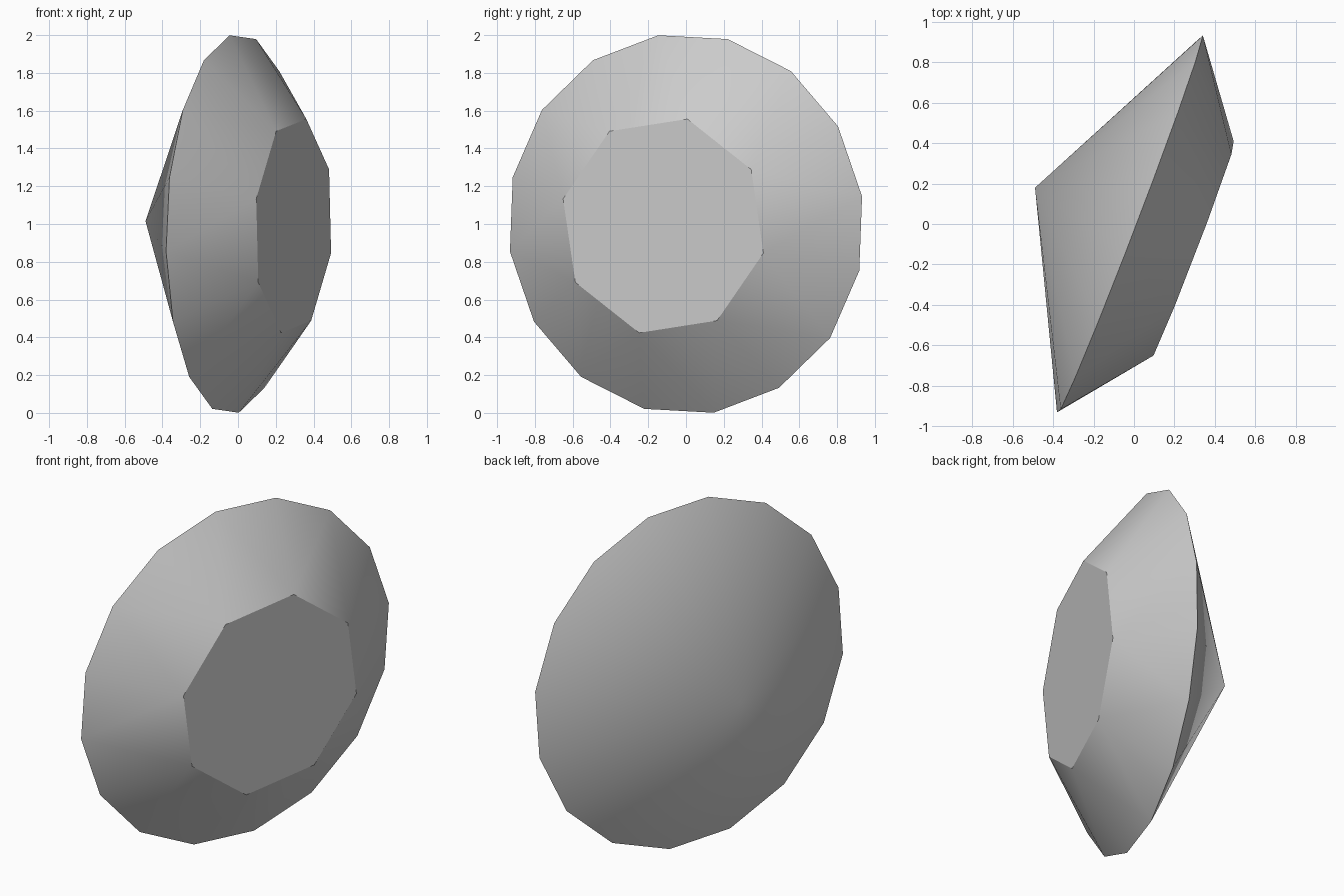
import bpy, bmesh
from math import cos, sin, radians, pi
from mathutils import Vector

cube = bpy.data.objects.get("Cube")
if cube:
    bpy.data.objects.remove(cube, do_unlink=True)

# Tilted frame of the gem: axis points out through the flat table
axis = Vector((0.934, -0.357, -0.03)).normalized()
side = Vector((0.357, 0.934, 0)).normalized()
up = axis.cross(side)
# keep the side direction in the girdle plane
side = up.cross(axis).normalized()
center = Vector((-0.02, 0, 1.0))
START = radians(-14.2)
SIDES = 16


def point(radius, k, height):
    a = START + 2 * pi * k / SIDES
    return center + radius * (cos(a) * side + sin(a) * up) + height * axis


bm = bmesh.new()
girdle = [bm.verts.new(point(1.01, k, 0)) for k in range(SIDES)]
table = [bm.verts.new(point(0.584, k, 0.337)) for k in range(0, SIDES, 2)]
tip = bm.verts.new(point(0, 0, -0.503))

# Flat table
bm.faces.new(table)

# Crown facets
for i, t in enumerate(table):
    k = 2 * i
    before, here, after = girdle[k - 1], girdle[k], girdle[k + 1]
    bm.faces.new((t, before, here))
    bm.faces.new((t, here, after))
    bm.faces.new((t, after, table[(i + 1) % len(table)]))

# Pointed pavilion
for k in range(SIDES):
    bm.faces.new((tip, girdle[(k + 1) % SIDES], girdle[k]))

bmesh.ops.recalc_face_normals(bm, faces=bm.faces)
mesh = bpy.data.meshes.new("gem")
bm.to_mesh(mesh)
bm.free()
gem = bpy.data.objects.new("gem", mesh)
bpy.context.collection.objects.link(gem)

# Single grey material
grey = bpy.data.materials.new("light grey")
grey.use_nodes = True
color = (0.6, 0.6, 0.6, 1)
grey.diffuse_color = color
for node in grey.node_tree.nodes:
    if node.type == "BSDF_PRINCIPLED":
        node.inputs["Base Color"].default_value = color
mesh.materials.append(grey)

# Smooth facets, sharp table and girdle edges
bpy.ops.object.select_all(action="DESELECT")
gem.select_set(True)
bpy.context.view_layer.objects.active = gem
bpy.ops.object.shade_smooth_by_angle(angle=radians(30))
